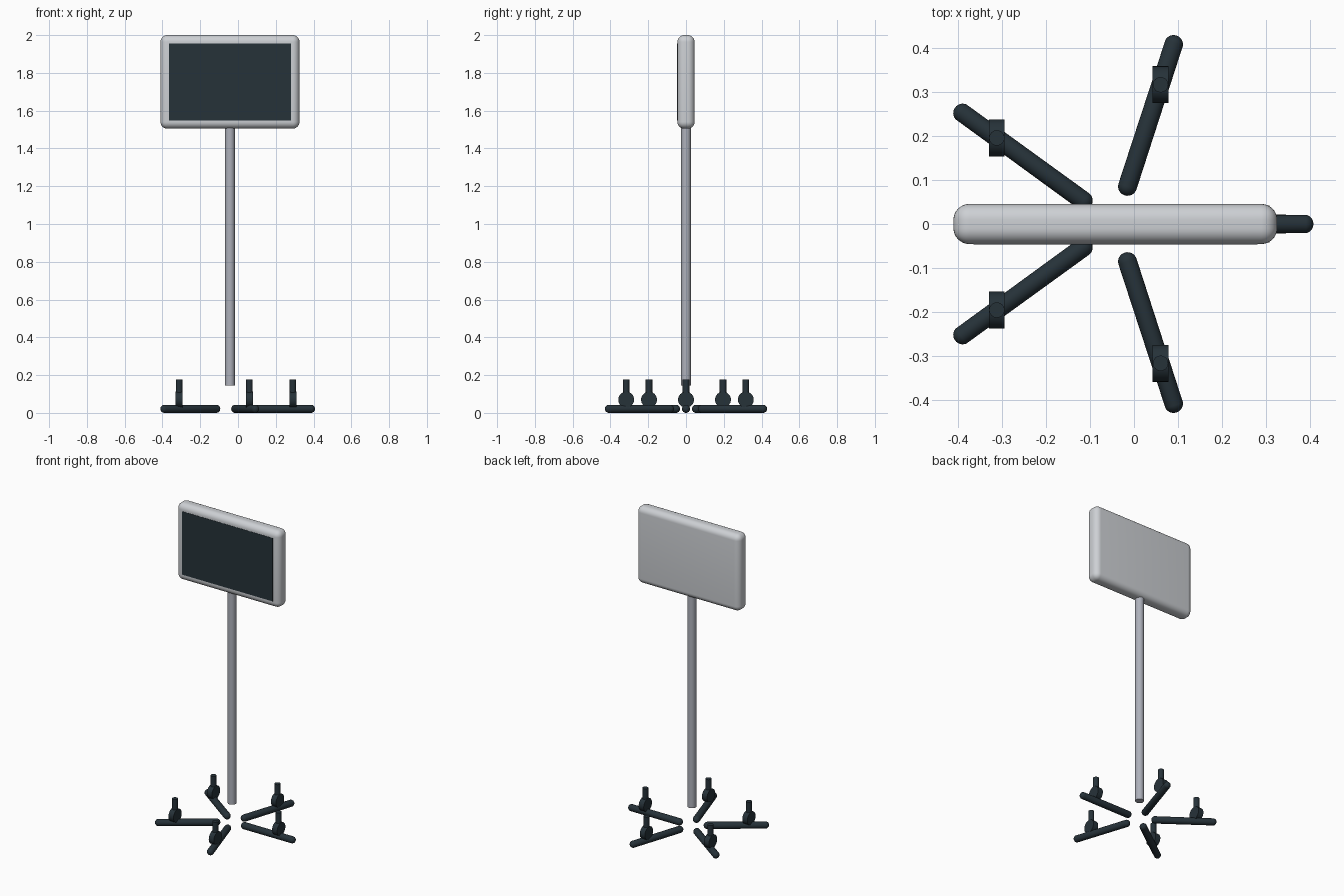
import bpy, bmesh, math
from mathutils import Matrix, Vector

if "Cube" in bpy.data.objects:
    bpy.data.objects.remove(bpy.data.objects["Cube"])

CX = -0.0425  # stand axis


def material(name, rgb):
    m = bpy.data.materials.new(name)
    lin = [((c / 255 + 0.055) / 1.055) ** 2.4 for c in rgb]
    m.diffuse_color = (*lin, 1)
    m.use_nodes = True
    m.node_tree.nodes["Principled BSDF"].inputs["Base Color"].default_value = m.diffuse_color
    return m


frame_grey = material("light grey", (205, 208, 212))
pole_grey = material("pole grey", (174, 177, 187))
dark = material("dark slate", (38, 50, 57))


def finish(bm, name, mat, smooth=True):
    bmesh.ops.recalc_face_normals(bm, faces=bm.faces)
    me = bpy.data.meshes.new(name)
    bm.to_mesh(me)
    bm.free()
    me.materials.append(mat)
    ob = bpy.data.objects.new(name, me)
    bpy.context.collection.objects.link(ob)
    if smooth:
        bpy.ops.object.select_all(action='DESELECT')
        ob.select_set(True)
        bpy.context.view_layer.objects.active = ob
        bpy.ops.object.shade_smooth_by_angle(angle=math.radians(40))
    return ob


def box(name, centre, size, mat, bevel=0):
    bm = bmesh.new()
    bmesh.ops.create_cube(bm, size=1, matrix=Matrix.Translation(centre) @ Matrix.Diagonal((*size, 1)))
    if bevel:
        bmesh.ops.bevel(bm, geom=bm.edges[:], offset=bevel, segments=8,
                        profile=0.5, affect='EDGES')
    return finish(bm, name, mat, bool(bevel))


def cylinder(name, a, b, r, mat, seg=32):
    a, b = Vector(a), Vector(b)
    bm = bmesh.new()
    rot = (b - a).to_track_quat('Z', 'Y').to_matrix().to_4x4()
    bmesh.ops.create_cone(bm, cap_ends=True, segments=seg, radius1=r, radius2=r,
                          depth=(b - a).length,
                          matrix=Matrix.Translation((a + b) / 2) @ rot)
    return finish(bm, name, mat)


def capsule(name, a, b, r, mat):
    # sphere split at its equator: one half stays at a, the other moves to b
    a, b = Vector(a), Vector(b)
    bm = bmesh.new()
    bmesh.ops.create_uvsphere(bm, u_segments=24, v_segments=14, radius=r)
    for v in bm.verts:
        if v.co.z > 1e-5:
            v.co.z += (b - a).length
    rot = (b - a).to_track_quat('Z', 'Y').to_matrix().to_4x4()
    bm.transform(Matrix.Translation(a) @ rot)
    return finish(bm, name, mat)


# Screen housing and display panel
box("screen_housing", (CX, 0, 1.7525), (0.736, 0.091, 0.495), frame_grey, 0.036)
box("display_panel", (CX, -0.0445, 1.752), (0.646, 0.005, 0.408), dark)

# Pole
cylinder("pole", (CX, 0, 0.145), (CX, 0, 1.53), 0.0258, pole_grey)

# Five legs, each with a caster wheel and stem
for i in range(5):
    ang = math.radians(72 * i)
    d = Vector((math.cos(ang), math.sin(ang), 0))
    hub = Vector((CX, 0, 0.0215))
    capsule(f"leg_{i + 1}", hub + d * 0.09, hub + d * 0.429, 0.0215, dark)
    p = Vector((CX, 0, 0.07)) + d * 0.333
    cylinder(f"wheel_{i + 1}", p - Vector((0.018, 0, 0)), p + Vector((0.018, 0, 0)), 0.042, dark)
    cylinder(f"wheel_stem_{i + 1}", p, p + Vector((0, 0, 0.106)), 0.0175, dark, 24)
